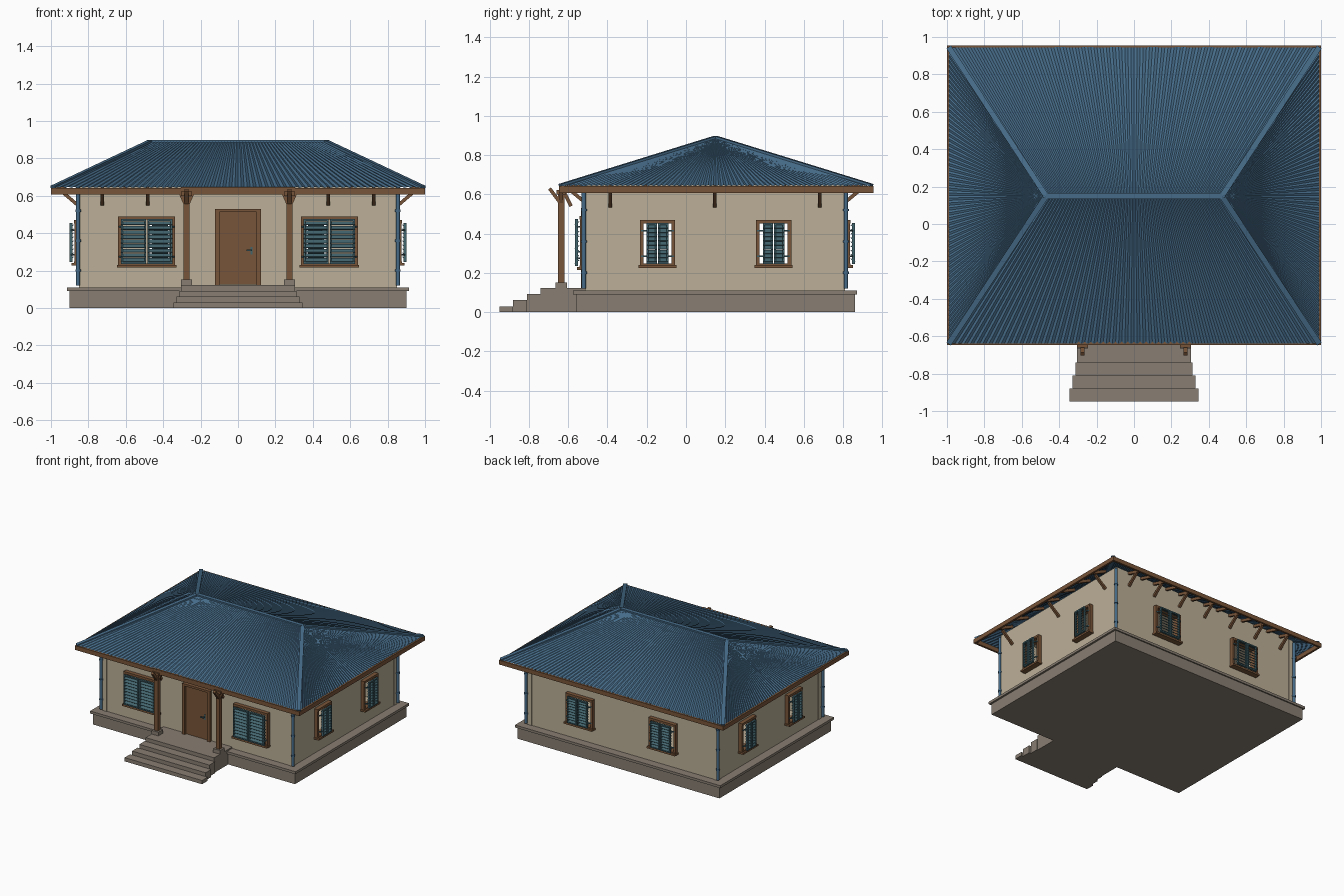
import bpy, bmesh
from math import radians
from mathutils import Matrix, Vector

if "Cube" in bpy.data.objects:
    bpy.data.objects.remove(bpy.data.objects["Cube"])


def material(name, r, g, b):
    m = bpy.data.materials.new(name)
    m.use_nodes = True
    m.diffuse_color = (r, g, b, 1)
    m.node_tree.nodes["Principled BSDF"].inputs["Base Color"].default_value = (r, g, b, 1)
    return m


PLASTER = material("beige plaster", 0.50, 0.43, 0.31)
ROOF = material("blue roof metal", 0.062, 0.15, 0.25)
WOOD = material("brown wood", 0.19, 0.09, 0.04)
STONE = material("grey stone", 0.25, 0.21, 0.17)
TEAL = material("teal shutter paint", 0.055, 0.13, 0.155)


def finish(name, bm, mat):
    mesh = bpy.data.meshes.new(name)
    bm.to_mesh(mesh)
    bm.free()
    mesh.materials.append(mat)
    ob = bpy.data.objects.new(name, mesh)
    bpy.context.scene.collection.objects.link(ob)
    return ob


def box(x0, x1, y0, y1, z0, z1):
    """Matrix that turns a unit cube into the given box."""
    centre = Vector((x0 + x1, y0 + y1, z0 + z1)) / 2
    return Matrix.Translation(centre) @ Matrix.Diagonal((x1 - x0, y1 - y0, z1 - z0, 1))


def beam(p, q, w, h):
    """Matrix for a bar of section w by h running from p to q."""
    p, q = Vector(p), Vector(q)
    d = q - p
    rot = d.to_track_quat("Y", "Z").to_matrix().to_4x4()
    return Matrix.Translation((p + q) / 2) @ rot @ Matrix.Diagonal((w, d.length, h, 1))


def solid(name, mat, parts, place=Matrix()):
    bm = bmesh.new()
    for m in parts:
        bmesh.ops.create_cube(bm, size=1, matrix=place @ m)
    return finish(name, bm, mat)


# Wall faces and the placing of each side (local: outward is -y)
WX, WF, WB = 0.845, -0.51, 0.805
SIDES = {
    "front": Matrix.Translation((0, WF, 0)),
    "right": Matrix.Translation((WX, 0, 0)) @ Matrix.Rotation(radians(90), 4, "Z"),
    "back": Matrix.Translation((0, WB, 0)) @ Matrix.Rotation(radians(180), 4, "Z"),
    "left": Matrix.Translation((-WX, 0, 0)) @ Matrix.Rotation(radians(-90), 4, "Z"),
}

# Foundation, porch and steps
solid("plinth", STONE, [box(-0.9, 0.9, -0.56, 0.86, 0, 0.09)])
solid("plinth_cap", STONE, [box(-0.915, 0.915, -0.575, 0.87, 0.09, 0.11)])
solid("porch_platform", STONE, [box(-0.305, 0.305, -0.74, WF, 0, 0.122)])
for i, half in enumerate((0.312, 0.328, 0.345)):
    y = -0.74 - 0.07 * i
    solid("step", STONE, [box(-half, half, y - 0.07, y, 0, 0.092 - 0.031 * i)])

# Windows: side, centre along wall, width, bottom, top, shutter width
WINDOWS = [("front", s * 0.488, 0.305, 0.22, 0.49, 0.275) for s in (-1, 1)]
WINDOWS += [("back", s * 0.37, 0.24, 0.23, 0.47, 0.18) for s in (-1, 1)]
for y in (-0.145, 0.446):
    WINDOWS += [("right", y, 0.18, 0.23, 0.47, 0.11), ("left", -y, 0.18, 0.23, 0.47, 0.11)]

# Hollow walls with window openings
bm = bmesh.new()
bmesh.ops.create_cube(bm, size=1, matrix=box(-WX, WX, WF, WB, 0.11, 0.675))
inner = bmesh.ops.create_cube(
    bm, size=1, matrix=box(-WX + 0.04, WX - 0.04, WF + 0.04, WB - 0.04, 0.12, 0.66))
bmesh.ops.reverse_faces(bm, faces=list({f for v in inner["verts"] for f in v.link_faces}))
walls = finish("walls", bm, PLASTER)
cutter = solid("window_cutter", PLASTER, [
    SIDES[s] @ box(c - w / 2 + 0.015, c + w / 2 - 0.015, -0.02, 0.06, b + 0.015, t - 0.015)
    for s, c, w, b, t, sw in WINDOWS])
cutter.hide_render = True
mod = walls.modifiers.new("openings", "BOOLEAN")
mod.object, mod.operation, mod.solver = cutter, "DIFFERENCE", "EXACT"
bpy.context.view_layer.update()
cut = bpy.data.meshes.new_from_object(walls.evaluated_get(bpy.context.evaluated_depsgraph_get()))
walls.modifiers.clear()
walls.data = cut
bpy.data.objects.remove(cutter)

# Frames and louvred shutters
for side, c, w, b, t, sw in WINDOWS:
    l, r, k = c - w / 2, c + w / 2, 0.018
    solid(side + "_window_frame", WOOD, [
        box(l, l + k, -0.03, 0.03, b, t), box(r - k, r, -0.03, 0.03, b, t),
        box(l, r, -0.032, 0.03, t - k, t), box(l, r, -0.032, 0.03, b, b + k),
        box(l - 0.006, r + 0.006, -0.045, 0, b - 0.004, b + 0.01)], SIDES[side])
    parts = []
    for s in (-1, 1):
        a, e = sorted((c + s * 0.003, c + s * sw / 2))
        lo, hi, f = b + 0.015, t - 0.015, 0.01
        parts += [box(a, a + f, -0.055, -0.04, lo, hi), box(e - f, e, -0.055, -0.04, lo, hi),
                  box(a, e, -0.055, -0.04, lo, lo + f), box(a, e, -0.055, -0.04, hi - f, hi)]
        for i in range(9):
            z = lo + (hi - lo) * (i + 0.9) / 9.8
            parts.append(Matrix.Translation(((a + e) / 2, -0.045, z))
                         @ Matrix.Rotation(radians(40), 4, "X")
                         @ Matrix.Diagonal((e - a, 0.028, 0.004, 1)))
        # Hinge arms back to the frame
        edge, jamb = c + s * (sw / 2 - 0.006), c + s * (w / 2 - 0.008)
        parts += [beam((edge, -0.045, z), (jamb, -0.03, z), 0.008, 0.008)
                  for z in (lo + 0.04, hi - 0.04)]
    solid(side + "_shutters", TEAL, parts, SIDES[side])

# Door
solid("door_frame", WOOD, [
    box(-0.123, -0.1, WF - 0.025, WF + 0.01, 0.122, 0.53),
    box(0.1, 0.123, WF - 0.025, WF + 0.01, 0.122, 0.53),
    box(-0.123, 0.123, WF - 0.025, WF + 0.01, 0.513, 0.53)])
solid("door", WOOD, [box(-0.098, 0.098, WF - 0.012, WF, 0.125, 0.512)])
solid("door_handle", TEAL, [
    box(0.068, 0.078, WF - 0.018, WF - 0.01, 0.285, 0.325),
    box(0.068, 0.076, WF - 0.04, WF - 0.01, 0.304, 0.312),
    box(0.045, 0.076, WF - 0.04, WF - 0.032, 0.304, 0.312)])

# Corner strips and drainpipes
for sx in (-1, 1):
    for y, sy in ((WF, -1), (WB, 1)):
        ax, ay = sorted((sx * (WX + 0.004), sx * (WX - 0.035)))
        bx, by = sorted((y + sy * 0.004, y - sy * 0.035))
        solid("corner_strip", PLASTER, [box(ax, ay, bx, by, 0.11, 0.67)])
        bm = bmesh.new()
        px, py = sx * (WX + 0.01), y + sy * 0.01
        bmesh.ops.create_cone(bm, cap_ends=True, segments=12, radius1=0.011, radius2=0.011,
                              depth=0.53, matrix=Matrix.Translation((px, py, 0.385)))
        for z in (0.2, 0.36, 0.52):
            bmesh.ops.create_cone(bm, cap_ends=True, segments=12, radius1=0.015, radius2=0.015,
                                  depth=0.012, matrix=Matrix.Translation((px, py, z)))
        finish("drainpipe", bm, ROOF)

# Corrugated hip roof
EX, EF, EB, EZ = 0.99, -0.64, 0.945, 0.645
RX, RY, RZ = 0.47, 0.15, 0.89
eaves = [Vector(p) for p in ((-EX, EF, EZ), (EX, EF, EZ), (EX, EB, EZ), (-EX, EB, EZ))]
ridge = [Vector((-RX, RY, RZ)), Vector((RX, RY, RZ))]
bm = bmesh.new()
for i, (a, b) in enumerate(((0, 1), (1, 1), (1, 0), (0, 0))):
    n, last = 120, None
    for k in range(n + 1):
        wave = Vector((0, 0, 0.0025 if k % 2 else -0.0025))
        low = bm.verts.new(eaves[i].lerp(eaves[(i + 1) % 4], k / n) + wave)
        top = bm.verts.new(ridge[a].lerp(ridge[b], k / n) + wave * (a != b))
        if last:
            bm.faces.new((last[0], low, top, last[1]))
        last = (low, top)
bmesh.ops.remove_doubles(bm, verts=bm.verts, dist=0.00001)
finish("roof_sheets", bm, ROOF)
lift = Vector((0, 0, 0.002))
solid("ridge_caps", ROOF, [beam(ridge[0] + lift, ridge[1] + lift, 0.032, 0.012)] + [
    beam(e + lift, ridge[e.x > 0] + lift, 0.03, 0.012) for e in eaves])

# Fascia boards around the eaves
solid("fascia", WOOD, [
    box(-1, 1, EF - 0.008, EF + 0.008, 0.608, 0.642),
    box(-1, 1, EB - 0.006, EB + 0.01, 0.608, 0.642),
    box(-1, -0.984, EF, EB, 0.608, 0.642), box(0.984, 1, EF, EB, 0.608, 0.642)])

# Rafters and eave brackets
rafters, brackets = [], []
for i in range(13):
    x = -0.725 + 1.45 * i / 12
    for wall, eave in ((WF, EF), (WB, EB)):
        rafters.append(beam((x, wall, 0.662), (x, eave, 0.622), 0.016, 0.022))
        if i % 2 == 0 and (wall > 0 or abs(x) > 0.4):
            out = -1 if wall < 0 else 1
            brackets.append(beam((x, wall, 0.555), (x, wall + out * 0.09, 0.63), 0.018, 0.018))
for i in range(7):
    y = -0.385 + 1.065 * i / 6
    for s in (-1, 1):
        rafters.append(beam((s * WX, y, 0.69), (s * EX, y, 0.622), 0.016, 0.022))
        if i % 3 == 0:
            brackets.append(beam((s * WX, y, 0.54), (s * 0.945, y, 0.625), 0.018, 0.018))
solid("rafters", WOOD, rafters)
solid("eave_brackets", WOOD, brackets)

# Porch posts with stone feet, capitals, braces and beam
PY = -0.635
for s in (-1, 1):
    x = s * 0.275
    solid("post_foot", STONE, [box(x - 0.03, x + 0.03, PY - 0.03, PY + 0.03, 0.12, 0.152)])
    solid("porch_post", WOOD, [
        box(x - 0.016, x + 0.016, PY - 0.016, PY + 0.016, 0.15, 0.62),
        box(x - 0.03, x + 0.03, PY - 0.025, PY + 0.025, 0.6, 0.622)])
    solid("post_braces", WOOD, [
        beam((x, PY, 0.55), (x, PY - 0.06, 0.63), 0.02, 0.018),
        beam((x, PY + 0.05, 0.54), (x, PY + 0.01, 0.62), 0.02, 0.018),
        beam((x - 0.01, PY, 0.56), (x - 0.032, PY, 0.61), 0.016, 0.016),
        beam((x + 0.01, PY, 0.56), (x + 0.032, PY, 0.61), 0.016, 0.016)])
solid("porch_beam", WOOD, [box(-0.305, 0.305, PY - 0.012, PY + 0.016, 0.615, 0.646)])
